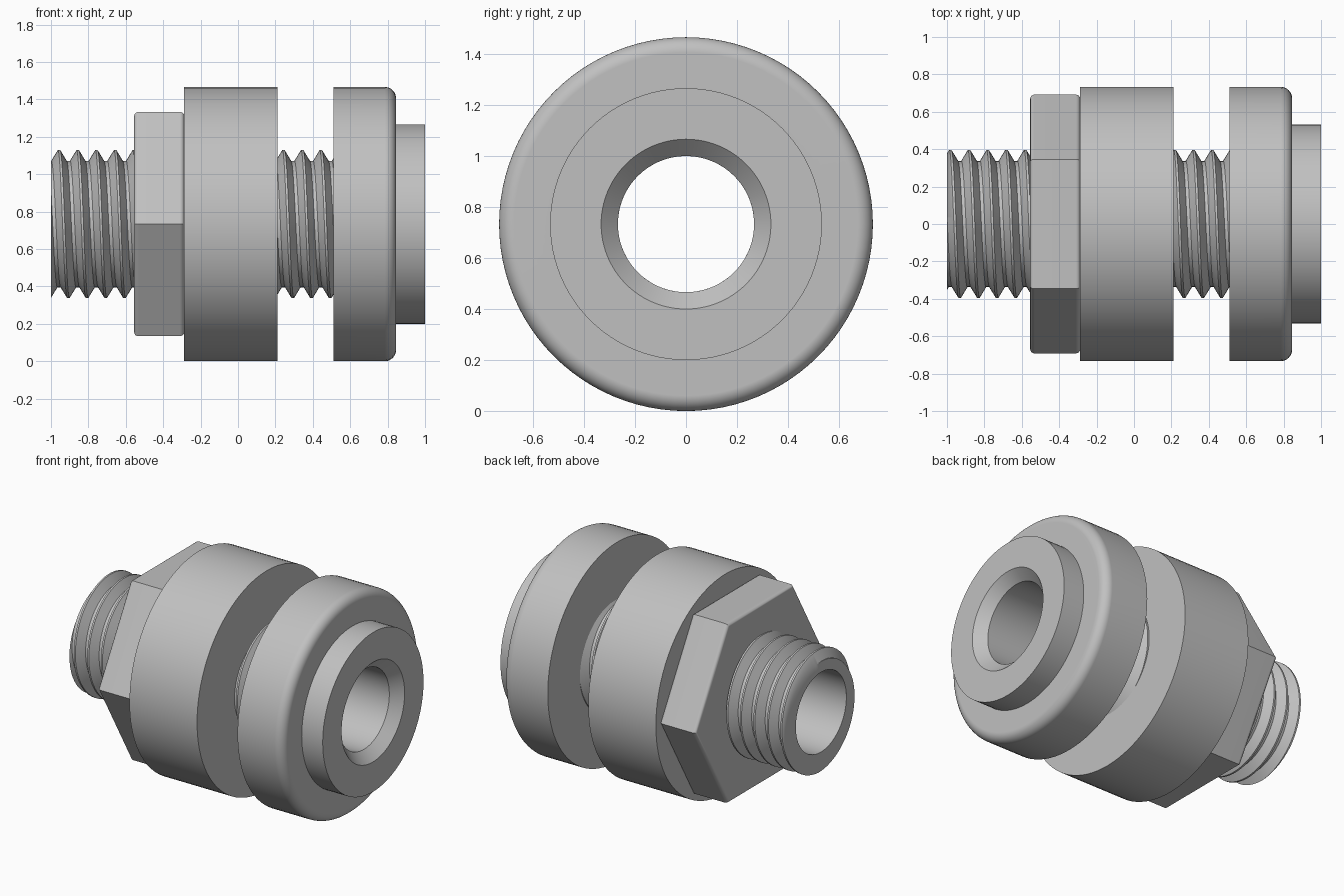
import bpy, bmesh
from math import pi, sin, cos, radians

if "Cube" in bpy.data.objects:
    bpy.data.objects.remove(bpy.data.objects["Cube"])

AXIS_Z = 0.733          # height of the shared axis, which runs along x
BORE, ROOT, CREST, PITCH = 0.267, 0.338, 0.396, 0.1

grey = bpy.data.materials.new("plain_grey")
grey.use_nodes = True
grey.diffuse_color = (0.53, 0.53, 0.53, 1)
grey.node_tree.nodes["Principled BSDF"].inputs["Base Color"].default_value = grey.diffuse_color


def on_axis(x, r, a):
    return (x, r * cos(a), AXIS_Z + r * sin(a))


def finish(name, bm):
    bmesh.ops.recalc_face_normals(bm, faces=bm.faces[:])
    mesh = bpy.data.meshes.new(name)
    bm.to_mesh(mesh)
    bm.free()
    mesh.materials.append(grey)
    obj = bpy.data.objects.new(name, mesh)
    bpy.context.collection.objects.link(obj)
    bpy.ops.object.select_all(action='DESELECT')
    obj.select_set(True)
    bpy.context.view_layer.objects.active = obj
    bpy.ops.object.shade_smooth_by_angle(angle=radians(32))
    normals = obj.modifiers.new("even_shading", 'WEIGHTED_NORMAL')
    normals.keep_sharp = True
    return obj


def lathe(name, profile, sides=96):
    """Turn a closed (x, radius) profile about the axis."""
    bm = bmesh.new()
    rings = [[bm.verts.new(on_axis(x, r, 2 * pi * i / sides)) for x, r in profile]
             for i in range(sides)]
    n = len(profile)
    for i in range(sides):
        a, b = rings[i], rings[(i + 1) % sides]
        for j in range(n):
            k = (j + 1) % n
            bm.faces.new((a[j], a[k], b[k], b[j]))
    return finish(name, bm)


def fillet(x, r, size, start, steps):
    """Quarter round about (x, r), running clockwise from the start angle."""
    return [(x + size * cos(start - pi / 2 * i / steps),
             r + size * sin(start - pi / 2 * i / steps)) for i in range(steps + 1)]


# Tube, countersunk end boss and rounded flange
flange_round = fillet(0.785, 0.673, 0.06, pi / 2, 8)[::-1]
lathe("flanged_tube",
      [(-1, BORE), (0.933, BORE), (1, 0.333), (1, 0.533), (0.845, 0.533)]
      + flange_round + [(0.51, 0.733), (0.51, 0.32)])

# Thick round washer
lathe("washer", [(-0.29, 0.33), (-0.29, 0.733), (0.21, 0.733), (0.21, 0.33)])

# Hexagonal nut with rounded end edges
HEX, SOFT = 0.692, 0.023
lathe("hex_nut",
      [(-0.555, 0.33)]
      + fillet(-0.555 + SOFT, HEX - SOFT, SOFT, pi, 4)
      + fillet(-0.288 - SOFT, HEX - SOFT, SOFT, pi / 2, 4)
      + [(-0.288, 0.33)], sides=6)

# Helical thread, trimmed flat at both ends
bm = bmesh.new()
steps, turns, start = 72, 18, -1.182
section = [(-0.006, CREST), (0.006, CREST), (0.041, ROOT), (0.059, ROOT), (0.094, CREST)]
rows = []
for i in range(steps * turns + 1):
    a = 2 * pi * (i % steps) / steps
    x = start + PITCH * i / steps
    rows.append([bm.verts.new(on_axis(x + dx, r, a)) for dx, r in section])
for a, b in zip(rows, rows[1:]):
    for j in range(len(section) - 1):
        bm.faces.new((a[j], a[j + 1], b[j + 1], b[j]))
bmesh.ops.remove_doubles(bm, verts=bm.verts[:], dist=0.0002)
for x, side in ((-1, -1), (0.52, 1)):
    cut = bmesh.ops.bisect_plane(bm, geom=bm.verts[:] + bm.edges[:] + bm.faces[:],
                                 plane_co=(x, 0, 0), plane_no=(side, 0, 0), clear_outer=True)
    rim = [e for e in cut["geom_cut"] if isinstance(e, bmesh.types.BMEdge)]
    # End face from the trimmed thread in to the bore
    new = bmesh.ops.extrude_edge_only(bm, edges=rim)["geom"]
    for v in (g for g in new if isinstance(g, bmesh.types.BMVert)):
        dy, dz = v.co.y, v.co.z - AXIS_Z
        scale = BORE / (dy * dy + dz * dz) ** 0.5
        v.co.y, v.co.z = dy * scale, AXIS_Z + dz * scale
finish("screw_thread", bm)
